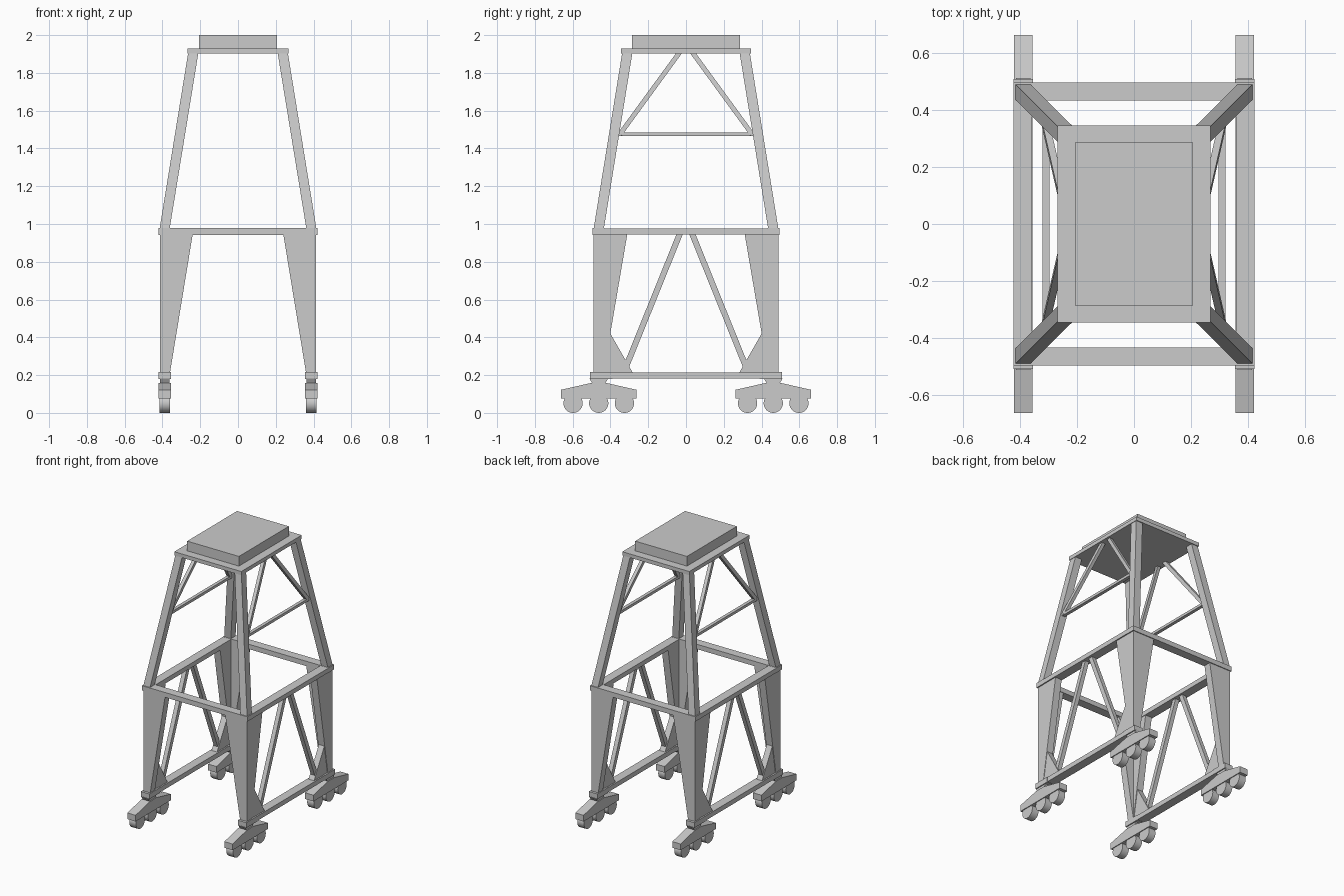
import bpy, bmesh, math
from mathutils import Vector

if "Cube" in bpy.data.objects:
    bpy.data.objects.remove(bpy.data.objects["Cube"])


def finish(name, bm):
    bmesh.ops.recalc_face_normals(bm, faces=bm.faces)
    me = bpy.data.meshes.new(name)
    bm.to_mesh(me)
    bm.free()
    ob = bpy.data.objects.new(name, me)
    bpy.context.collection.objects.link(ob)
    return ob


def loft(name, a, b):
    """Solid between two matching point loops."""
    bm = bmesh.new()
    va = [bm.verts.new(p) for p in a]
    vb = [bm.verts.new(p) for p in b]
    bm.faces.new(va)
    bm.faces.new(vb)
    n = len(va)
    for i in range(n):
        j = (i + 1) % n
        bm.faces.new((va[i], va[j], vb[j], vb[i]))
    return finish(name, bm)


def rect(x0, x1, y0, y1, z):
    return [(x0, y0, z), (x1, y0, z), (x1, y1, z), (x0, y1, z)]


def box(name, x0, x1, y0, y1, z0, z1):
    return loft(name, rect(x0, x1, y0, y1, z0), rect(x0, x1, y0, y1, z1))


def plate_x(name, pts, x0, x1):
    """(y, z) outline extruded along x."""
    return loft(name, [(x0, y, z) for y, z in pts], [(x1, y, z) for y, z in pts])


def plate_y(name, pts, y0, y1):
    """(x, z) outline extruded along y."""
    return loft(name, [(x, y0, z) for x, z in pts], [(x, y1, z) for x, z in pts])


def bar(name, p, q, w):
    """Square bar from p to q."""
    p, q = Vector(p), Vector(q)
    d = (q - p).normalized()
    u = d.cross(Vector((1, 0, 0))).normalized() * w / 2
    v = d.cross(u).normalized() * w / 2
    ring = [u + v, u - v, -u - v, -u + v]
    return loft(name, [p + r for r in ring], [q + r for r in ring])


def wheel(name, x, y, z, r, width):
    bpy.ops.mesh.primitive_cylinder_add(vertices=32, radius=r, depth=width,
                                        location=(x, y, z), rotation=(0, math.pi / 2, 0))
    ob = bpy.context.object
    ob.name = name
    bpy.ops.object.shade_smooth_by_angle()


# Top block and plate
box("top_block", -.207, .207, -.285, .285, 1.93, 2.0)
box("top_plate", -.268, .268, -.345, .345, 1.903, 1.93)

# Middle frame
for s in (-1, 1):
    box("middle_cross_beam", -.422, .422, s * .432, s * .496, .943, .978)
    box("middle_side_beam", s * .357, s * .422, -.44, .44, .944, .977)

CX = .388   # centre of each side truss
for sx in (-1, 1):
    # Lower rail and upper horizontal brace
    box("lower_rail", sx * .356, sx * .42, -.45, .45, .181, .215)
    box("upper_brace", sx * .296, sx * .32, -.36, .36, 1.466, 1.485)
    for sy in (-1, 1):
        # Inclined upper leg
        loft("upper_leg",
             rect(sx * .362, sx * .415, sy * .435, sy * .489, .975),
             rect(sx * .21, sx * .264, sy * .284, sy * .338, 1.905))
        # Flared lower leg made of two tapered plates
        plate_y("lower_leg_front_plate",
                [(sx * .414, .213), (sx * .36, .213), (sx * .24, .945), (sx * .414, .945)],
                sy * .49, sy * .436)
        plate_x("lower_leg_side_plate",
                [(sy * .489, .213), (sy * .436, .213), (sy * .311, .945), (sy * .489, .945)],
                sx * .4135, sx * .361)
        # Gusset at foot of the leg
        plate_x("gusset", [(sy * .438, .213), (sy * .282, .213), (sy * .402, .423)],
                sx * (CX - .022), sx * (CX + .022))
        # Diagonal braces
        bar("lower_diagonal", (sx * CX, sy * .317, .245), (sx * CX, sy * .032, .95), .031)
        bar("upper_diagonal", (sx * .31, sy * .35, 1.475), (sx * .238, sy * .034, 1.908), .025)
        # Foot block, pivot and bogie
        box("foot_block", sx * .354, sx * .422, sy * .388, sy * .508, .179, .217)
        by = sy * .462
        plate_x("bogie_pivot",
                [(by - .05, .182), (by - .033, .155), (by + .033, .155), (by + .05, .182)],
                sx * (CX - .026), sx * (CX + .026))
        plate_x("bogie_frame",
                [(by - .201, .077), (by + .201, .077), (by + .201, .122),
                 (by + .038, .159), (by - .038, .159), (by - .201, .122)],
                sx * (CX - .033), sx * (CX + .033))
        for i in (-1, 0, 1):
            wheel("wheel", sx * CX, by + i * .136, .051, .051, .054)
